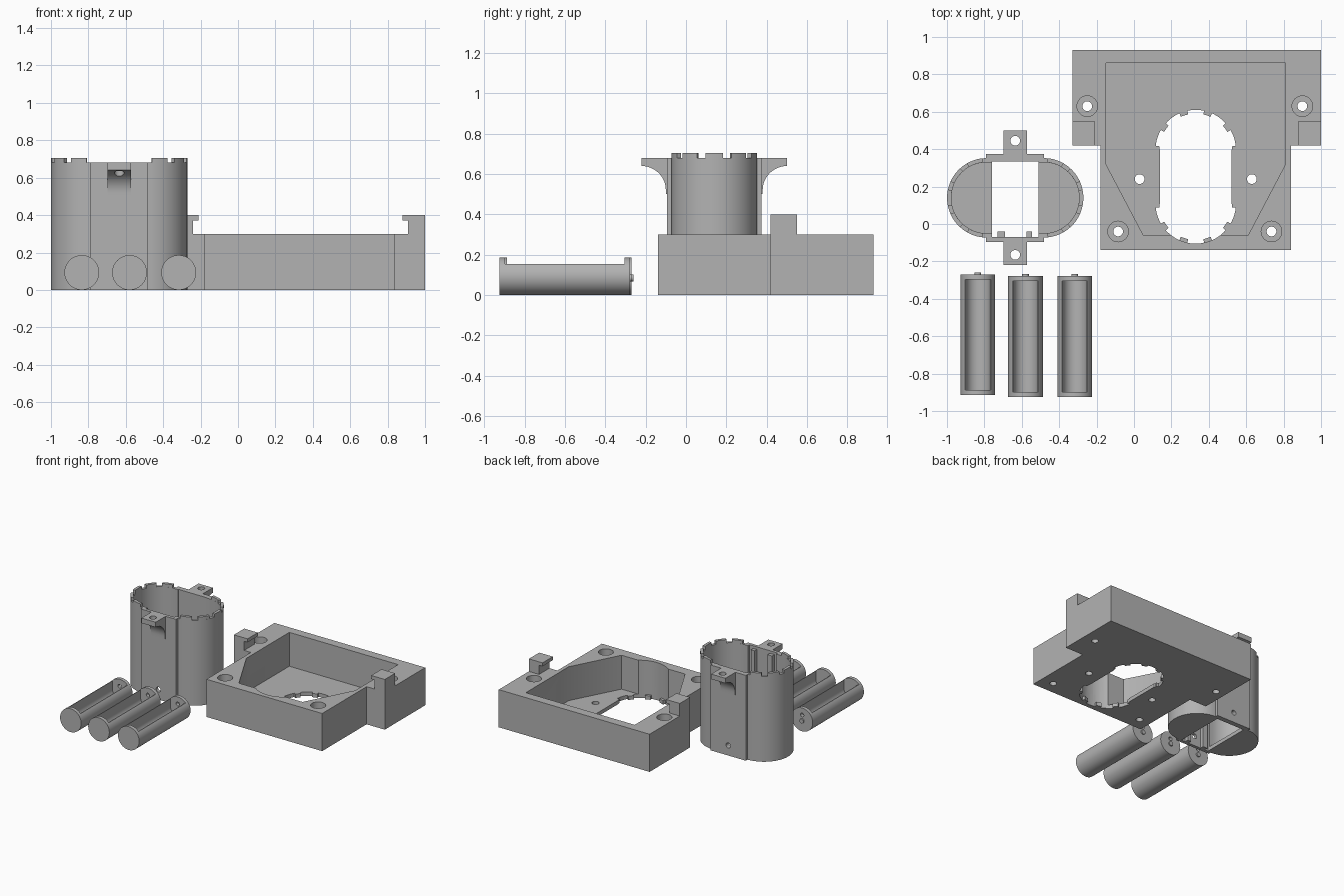
import bpy, bmesh, math
from mathutils import Vector

if "Cube" in bpy.data.objects:
    bpy.data.objects.remove(bpy.data.objects["Cube"])

grey = bpy.data.materials.new("light_grey")
grey.diffuse_color = (0.45, 0.45, 0.45, 1)
grey.use_nodes = True
grey.node_tree.nodes["Principled BSDF"].inputs["Base Color"].default_value = grey.diffuse_color


def prism(name, pts, lo, hi, axis="z"):
    """Extrude a 2D outline along one axis."""
    def place(a, b, h):
        return {"z": (a, b, h), "y": (a, h, b), "x": (h, a, b)}[axis]
    bm = bmesh.new()
    face = bm.faces.new([bm.verts.new(place(a, b, lo)) for a, b in pts])
    ext = bmesh.ops.extrude_face_region(bm, geom=[face])
    step = Vector(place(0, 0, hi - lo))
    for v in ext["geom"]:
        if isinstance(v, bmesh.types.BMVert):
            v.co += step
    bmesh.ops.recalc_face_normals(bm, faces=bm.faces)
    me = bpy.data.meshes.new(name)
    bm.to_mesh(me)
    bm.free()
    ob = bpy.data.objects.new(name, me)
    me.materials.append(grey)
    bpy.context.collection.objects.link(ob)
    return ob


def rect(x0, x1, y0, y1):
    return [(x0, y0), (x1, y0), (x1, y1), (x0, y1)]


def box(name, x0, x1, y0, y1, z0, z1):
    return prism(name, rect(x0, x1, y0, y1), z0, z1)


def arc(cx, cy, r, a0, a1, n=24):
    return [(cx + r * math.cos(math.radians(a0 + (a1 - a0) * i / n)),
             cy + r * math.sin(math.radians(a0 + (a1 - a0) * i / n))) for i in range(n + 1)]


def rod(name, a, b, r, lo, hi, axis="z", n=32):
    return prism(name, arc(a, b, r, 0, 360, n)[:-1], lo, hi, axis)


def combine(ob, other, op="DIFFERENCE"):
    m = ob.modifiers.new("bool", "BOOLEAN")
    m.operation, m.object, m.solver = op, other, "EXACT"
    bpy.context.view_layer.objects.active = ob
    bpy.ops.object.modifier_apply(modifier=m.name)
    bpy.data.objects.remove(other)


def smooth(ob):
    bpy.ops.object.select_all(action="DESELECT")
    ob.select_set(True)
    bpy.context.view_layer.objects.active = ob
    bpy.ops.object.shade_smooth_by_angle(angle=math.radians(30))


TEETH = (-72, -36, 0, 36, 72)   # tooth centres around each rounded end
HALF = 12                       # half width of a tooth in degrees

# Base tray with pocket
base = prism("base_tray", [(-.18, -.14), (.84, -.14), (.84, .42), (1, .42), (1, .93),
                           (-.33, .93), (-.33, .42), (-.18, .42)], 0, .30)
combine(base, prism("pocket", [(-.15, .86), (-.15, .32), (.05, -.06), (.61, -.06),
                               (.81, .32), (.81, .86)], .03, .5))
# Rounded slot clearance through the front wall
cx, lowy, topy = .33, .11, .395
combine(base, prism("slot_upper", arc(cx, topy, .215, 0, 180) + arc(cx, lowy, .215, 180, 360), .03, .5))
# Toothed slot through the floor
outline = []
for cy, mid in ((topy, 90), (lowy, 270)):
    outline.append((cx + (.19 if mid == 90 else -.19), cy))
    for t in TEETH:
        outline += arc(cx, cy, .195, mid + t - HALF - 4, mid + t - HALF, 2)
        outline += arc(cx, cy, .215, mid + t - HALF, mid + t + HALF, 6)
        outline += arc(cx, cy, .195, mid + t + HALF, mid + t + HALF + 4, 2)
    outline.append((cx + (-.19 if mid == 90 else .19), cy))
combine(base, prism("slot_floor", outline, -.1, .1))
# Screw holes, counterbored at the corners
for x, y in ((-.25, .63), (.90, .63), (-.085, -.04), (.735, -.04)):
    combine(base, rod("bore", x, y, .055, .15, .5))
    combine(base, rod("screw", x, y, .026, -.1, .5))
for x in (.03, .63):
    combine(base, rod("floor_screw", x, .24, .026, -.1, .1))
smooth(base)

# Hooked clips on the tray ears
for side, s in (("left", -1), ("right", 1)):
    prof = [(.575, .30), (.665, .30), (.665, .40), (.545, .40), (.545, .372), (.575, .372)]
    prism(side + "_clip", [(.335 + s * x, z) for x, z in prof], .42, .55, "y")

# Battery tower
tx, ty, d = -.635, .14, .152


def stadium(r):
    return arc(tx + d, ty, r, -90, 90) + arc(tx - d, ty, r, 90, 270)


tower = prism("battery_tower", stadium(.2125), 0, .68)
combine(tower, box("flat_panels", -.79, -.48, -.095, .375, 0, .68), "UNION")
combine(tower, prism("inside", stadium(.19), .03, 1))
combine(tower, box("floor_window", -.76, -.51, -.07, .335, -.1, 1))
combine(tower, rod("side_holes", tx, .08, .02, -.3, .6, "y"))
smooth(tower)

# Teeth on the tower rim
for end, mid in ((1, 0), (-1, 180)):
    for t in TEETH:
        a, b = mid + t - HALF, mid + t + HALF
        c = tx + end * d
        smooth(prism("rim_tooth", arc(c, ty, .2125, a, b, 6) + arc(c, ty, .19, b, a, 6), .68, .705))

# Flared mounting tabs at front and back
for name, s, y0 in (("front_tab", -1, -.095), ("back_tab", 1, .375)):
    prof = [(0, .50), (0, .68), (.125, .68), (.125, .64)] + arc(.125, .52, .12, 90, 180, 12)[1:] + [(.005, .50)]
    tab = prism(name, [(y0 + s * y, z) for y, z in prof], tx - .063, tx + .063, "x")
    combine(tab, rod("tab_hole", tx, y0 + s * .07, .026, .4, .8))
    smooth(tab)

# Guide ribs inside the front panel
for x0, x1 in ((-.73, -.69), (-.575, -.545)):
    box("guide_rib", x0, x1, -.075, -.04, 0, .66)

# Dummy cells with an open trough
R = .093
for x, y0, y1 in ((-.835, -.915, -.27), (-.58, -.925, -.278), (-.317, -.925, -.278)):
    cell = rod("cell", x, R, R, y0, y1, "y", 64)
    combine(cell, box("flat_top", x - .2, x + .2, y0 + .028, y1 - .028, .155, .3))
    trough = arc(x, R, .064, 180, 360) + [(x + .064, .3), (x - .064, .3)]
    combine(cell, prism("trough", trough, y0 + .028, y1 - .028, "y"))
    combine(cell, rod("wire_hole", x, .13, .015, y1 - .06, y1 + .05, "y", 20))
    smooth(cell)
    smooth(rod("cell_contact", x, .085, .018, y1 - .01, y1 + .01, "y", 20))
